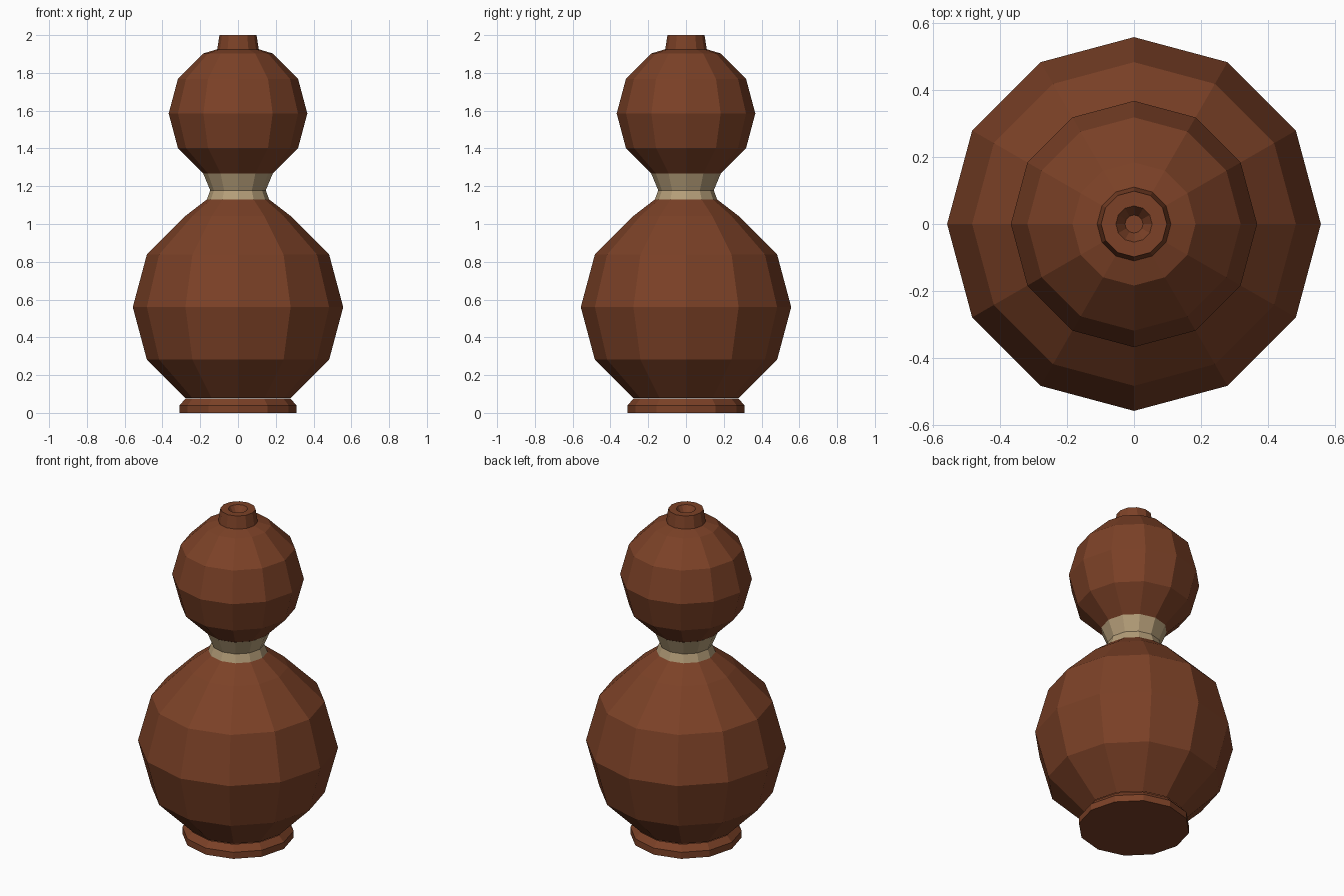
import bpy, bmesh
from math import sin, cos, pi

if "Cube" in bpy.data.objects:
    bpy.data.objects.remove(bpy.data.objects["Cube"])

SIDES = 12


def material(name, rgb):
    m = bpy.data.materials.new(name)
    m.diffuse_color = (*rgb, 1)
    m.use_nodes = True
    m.node_tree.nodes["Principled BSDF"].inputs["Base Color"].default_value = m.diffuse_color
    return m


def lathe(name, profile, mat):
    """Spin (radius, z) points around z; radius 0 closes to a flat cap."""
    bm = bmesh.new()
    prev = None
    for i, (r, z) in enumerate(profile):
        if r == 0:
            if prev is None:
                continue
            bm.faces.new(prev)
            break
        ring = [bm.verts.new((r * cos(2 * pi * k / SIDES), r * sin(2 * pi * k / SIDES), z))
                for k in range(SIDES)]
        if prev:
            for k in range(SIDES):
                n = (k + 1) % SIDES
                bm.faces.new((prev[k], prev[n], ring[n], ring[k]))
        elif i == 1:
            bm.faces.new(ring[::-1])
        prev = ring
    mesh = bpy.data.meshes.new(name)
    bm.to_mesh(mesh)
    bm.free()
    mesh.materials.append(mat)
    obj = bpy.data.objects.new(name, mesh)
    bpy.context.collection.objects.link(obj)
    return obj


def bulb(radius, centre):
    """Five middle rings of a sphere, 30 degrees apart."""
    return [(radius * cos(a * pi / 6), centre + radius * sin(a * pi / 6)) for a in range(-2, 3)]


brown = material("gourd_brown", (0.2, 0.053, 0.02))
tan = material("cord_tan", (0.46, 0.34, 0.19))

# Foot
lathe("foot", [(0, 0), (0.31, 0), (0.31, 0.04), (0.278, 0.075)], brown)
# Lower and upper bulbs
lathe("lower_bulb", bulb(0.557, 0.56) + [(0.165, 1.13)], brown)
lathe("upper_bulb", bulb(0.367, 1.585) + [(0.11, 1.925)], brown)
# Waist band
lathe("waist_band", [(0.165, 1.13), (0.147, 1.178), (0.184, 1.267)], tan)
# Spout with a shallow tapering hole
lathe("spout", [(0.11, 1.925), (0.098, 2.0), (0.054, 2.0), (0.027, 1.96), (0, 1.96)], brown)
